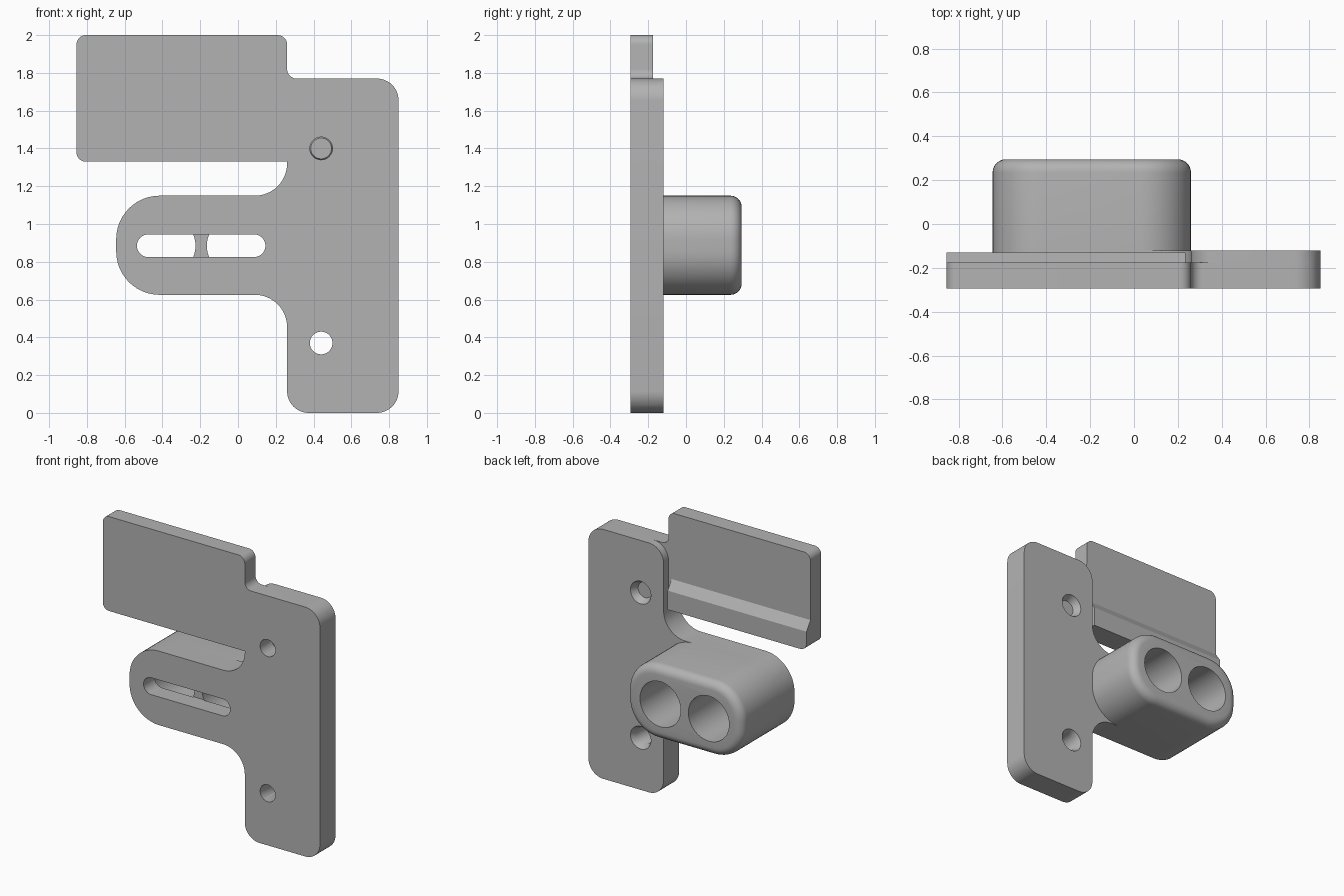
import bpy, bmesh, math
from mathutils import Vector, Matrix

if "Cube" in bpy.data.objects:
    bpy.data.objects.remove(bpy.data.objects["Cube"], do_unlink=True)

grey = bpy.data.materials.new("plain grey")
grey.use_nodes = True
colour = (0.45, 0.45, 0.45, 1)
grey.diffuse_color = colour
grey.node_tree.nodes["Principled BSDF"].inputs["Base Color"].default_value = colour

FRONT, BACK, PANEL_BACK = -0.295, -0.12, -0.175


def finish(name, bm):
    bmesh.ops.recalc_face_normals(bm, faces=bm.faces)
    mesh = bpy.data.meshes.new(name)
    bm.to_mesh(mesh)
    bm.free()
    mesh.materials.append(grey)
    obj = bpy.data.objects.new(name, mesh)
    bpy.context.collection.objects.link(obj)
    return obj


def rounded(corners, steps=12):
    """Outline from (x, z, radius) corners, convex or concave."""
    points = []
    for i, (x, z, r) in enumerate(corners):
        p = Vector((x, z))
        if r == 0:
            points.append(p)
            continue
        a = (Vector(corners[i - 1][:2]) - p).normalized()
        b = (Vector(corners[(i + 1) % len(corners)][:2]) - p).normalized()
        for k in range(steps + 1):
            t = k / steps * math.pi / 2
            points.append(p + r * (a * (1 - math.sin(t)) + b * (1 - math.cos(t))))
    return points


def slab(name, corners, y0, y1, edge_round=0):
    """Extrude a rounded outline along y, optionally rounding its back rim."""
    bm = bmesh.new()
    face = bm.faces.new([bm.verts.new((p.x, y0, p.y)) for p in rounded(corners)])
    new = bmesh.ops.extrude_face_region(bm, geom=[face])["geom"]
    bmesh.ops.translate(bm, vec=(0, y1 - y0, 0),
                        verts=[g for g in new if isinstance(g, bmesh.types.BMVert)])
    bmesh.ops.remove_doubles(bm, verts=bm.verts, dist=0.0005)
    if edge_round:
        rim = [e for e in bm.edges if all(abs(v.co.y - y1) < 1e-5 for v in e.verts)]
        bmesh.ops.bevel(bm, geom=rim, offset=edge_round, segments=6,
                        profile=0.5, affect='EDGES')
    return finish(name, bm)


def rod(name, x, z, y0, y1, r0, r1):
    """Cylinder or cone along y, radius r0 at y0 and r1 at y1."""
    bm = bmesh.new()
    bmesh.ops.create_cone(bm, cap_ends=True, segments=48, radius1=r0, radius2=r1,
                          depth=y1 - y0,
                          matrix=Matrix.Translation((x, (y0 + y1) / 2, z))
                          @ Matrix.Rotation(-math.pi / 2, 4, 'X'))
    return finish(name, bm)


def combine(target, other, operation):
    mod = target.modifiers.new(operation.lower(), 'BOOLEAN')
    mod.operation, mod.solver, mod.object = operation, 'EXACT', other
    bpy.context.view_layer.objects.active = target
    bpy.ops.object.modifier_apply(modifier=mod.name)
    bpy.data.objects.remove(other, do_unlink=True)


# Outline pieces shared by the front and back layers
arm = [(0.26, 1.15, 0.17), (-0.645, 1.15, 0.23), (-0.645, 0.625, 0.23),
       (0.26, 0.625, 0.17), (0.26, 0, 0.115)]
side = [(0.85, 0, 0.115), (0.85, 1.77, 0.115)]
panel = [(0.26, 1.77, 0.05), (0.26, 2, 0.05), (-0.855, 2, 0.05),
         (-0.855, 1.33, 0.05), (0.26, 1.33, 0)]

# Bracket: thin full outline, thicker mounting plate and arm
bracket = slab("bracket", side + panel + arm, FRONT, PANEL_BACK)
plate = slab("mounting_plate", side + [(0.26, 1.77, 0.115)] + arm, PANEL_BACK, BACK)
combine(bracket, plate, 'UNION')

# Block with softened back rim
block = slab("socket_block", [(-0.645, 0.625, 0.23), (0.26, 0.625, 0.23),
                              (0.26, 1.15, 0.23), (-0.645, 1.15, 0.23)],
             BACK, 0.295, 0.06)
combine(bracket, block, 'UNION')

# Lip along the lower back of the panel, sloping on top
lip = slab("panel_lip", [(-0.855, 1.33, 0.05), (0.235, 1.33, 0),
                         (0.235, 1.53, 0), (-0.855, 1.53, 0)], PANEL_BACK, -0.13)
for v in lip.data.vertices:
    if v.co.y > -0.14 and v.co.z > 1.5:
        v.co.z = 1.465
combine(bracket, lip, 'UNION')

# Twin sockets from the back
for x in (-0.385, -0.005):
    combine(bracket, rod("socket", x, 0.885, -0.17, 0.4, 0.16, 0.16), 'DIFFERENCE')

# Slot from the front
slot = slab("slot", [(-0.535, 0.825, 0.0599), (0.145, 0.825, 0.0599),
                     (0.145, 0.945, 0.0599), (-0.535, 0.945, 0.0599)], -0.4, -0.165)
combine(bracket, slot, 'DIFFERENCE')

# Screw holes, countersunk at the back
for z in (0.37, 1.4):
    combine(bracket, rod("screw_hole", 0.44, z, -0.4, 0, 0.06, 0.06), 'DIFFERENCE')
    combine(bracket, rod("countersink", 0.44, z, -0.17, -0.1, 0.055, 0.09), 'DIFFERENCE')

bpy.ops.object.select_all(action='DESELECT')
bracket.select_set(True)
bpy.context.view_layer.objects.active = bracket
bpy.ops.object.shade_smooth_by_angle(angle=math.radians(30))
